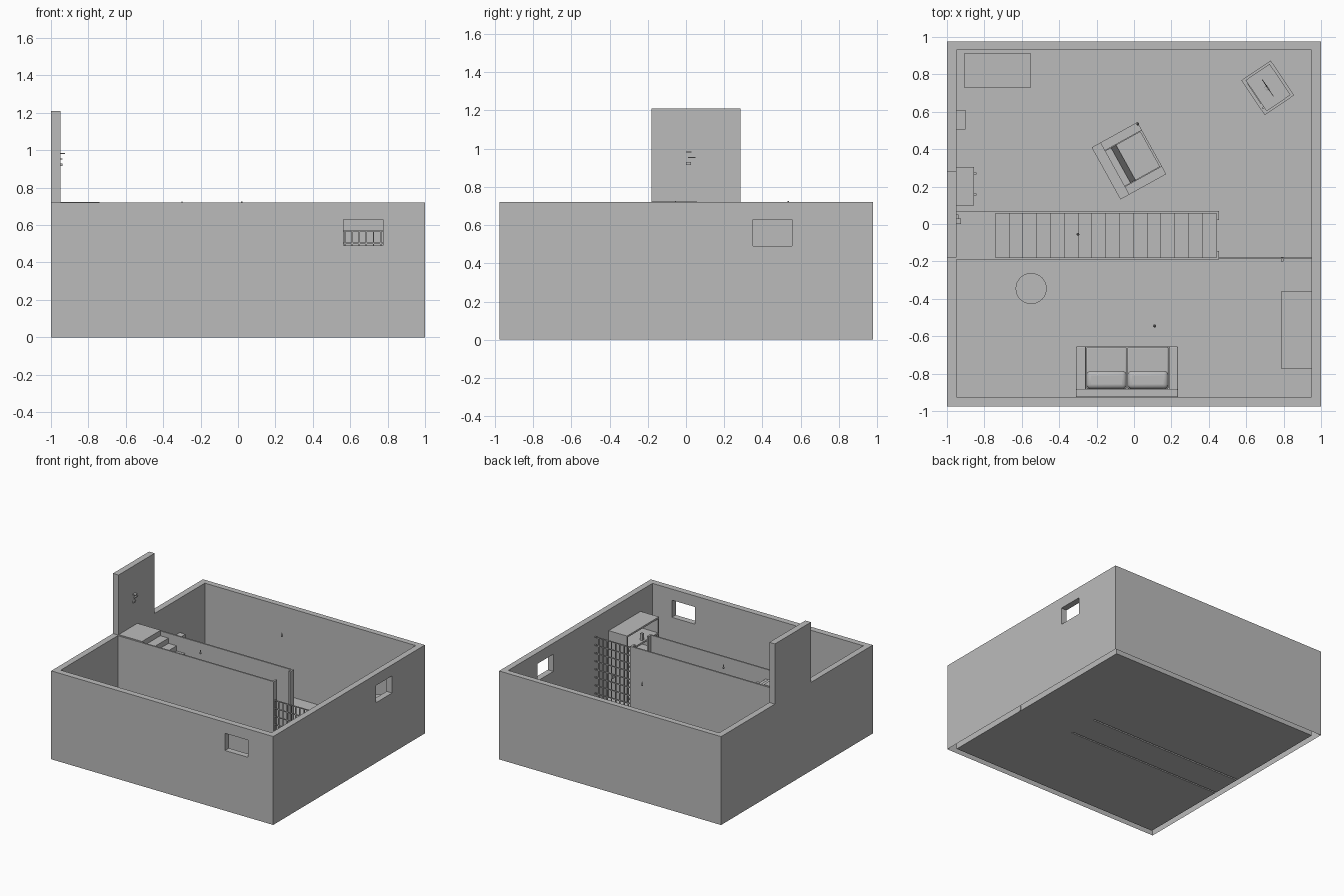
import bpy
import bmesh
from math import radians
from mathutils import Matrix, Vector

cube = bpy.data.objects.get("Cube")
if cube:
    bpy.data.objects.remove(cube, do_unlink=True)

GREY = (0.5, 0.5, 0.5, 1)
grey = bpy.data.materials.new("plain_grey")
grey.use_nodes = True
grey.diffuse_color = GREY
grey.node_tree.nodes["Principled BSDF"].inputs["Base Color"].default_value = GREY


def finish(name, bm, place=Matrix()):
    mesh = bpy.data.meshes.new(name)
    bm.to_mesh(mesh)
    bm.free()
    mesh.materials.append(grey)
    obj = bpy.data.objects.new(name, mesh)
    obj.matrix_world = place
    bpy.context.collection.objects.link(obj)
    return obj


def boxes(name, spans, place=Matrix(), bevel=0, hollow=False):
    """One object from boxes, each (x0, x1, y0, y1, z0, z1)."""
    bm = bmesh.new()
    for x0, x1, y0, y1, z0, z1 in spans:
        mid = Vector((x0 + x1, y0 + y1, z0 + z1)) / 2
        size = Matrix.Diagonal((x1 - x0, y1 - y0, z1 - z0, 1))
        bmesh.ops.create_cube(bm, size=1, matrix=Matrix.Translation(mid) @ size)
    if hollow:
        open_underside(bm)
    obj = finish(name, bm, place)
    if bevel:
        mod = obj.modifiers.new("rounding", 'BEVEL')
        mod.width, mod.segments = bevel, 4
        smooth(obj)
    return obj


def open_underside(bm):
    bm.normal_update()
    down = [f for f in bm.faces if f.normal.z < -0.9 and f.calc_center_median().z < 0.01]
    bmesh.ops.delete(bm, geom=down, context='FACES')


def smooth(obj):
    bpy.ops.object.select_all(action='DESELECT')
    obj.select_set(True)
    bpy.context.view_layer.objects.active = obj
    bpy.ops.object.shade_smooth_by_angle()


def extrude_y(name, profile, y0, y1, place=Matrix()):
    """Prism from an x-z profile."""
    bm = bmesh.new()
    face = bm.faces.new([bm.verts.new((x, y0, z)) for x, z in profile])
    out = bmesh.ops.extrude_face_region(bm, geom=[face])
    verts = [v for v in out["geom"] if isinstance(v, bmesh.types.BMVert)]
    bmesh.ops.translate(bm, vec=(0, y1 - y0, 0), verts=verts)
    bmesh.ops.recalc_face_normals(bm, faces=bm.faces)
    return finish(name, bm, place)


def lathe(name, profile, centre, sides=32):
    bm = bmesh.new()
    verts = [bm.verts.new((r, 0, z)) for r, z in profile]
    edges = [bm.edges.new(pair) for pair in zip(verts, verts[1:])]
    bmesh.ops.spin(bm, geom=verts + edges, axis=(0, 0, 1), cent=(0, 0, 0),
                   angle=radians(360), steps=sides)
    bmesh.ops.remove_doubles(bm, verts=bm.verts, dist=0.0001)
    bmesh.ops.recalc_face_normals(bm, faces=bm.faces)
    obj = finish(name, bm, Matrix.Translation(centre))
    smooth(obj)
    return obj


def turned(x, y, degrees):
    return Matrix.Translation((x, y, 0)) @ Matrix.Rotation(radians(degrees), 4, 'Z')


# Outer walls: block with the room and two windows cut out, open underneath
H, IN, Y0, Y1 = 0.72, 0.95, -0.925, 0.93
walls = boxes("outer_walls", [(-1, 1, -0.975, 0.977, 0, H)])
cuts = {"room_cutter": (-IN, IN, Y0, Y1, -1, 2),
        "front_window_cutter": (0.565, 0.775, -1.2, -0.8, 0.49, 0.63),
        "side_window_cutter": (0.8, 1.2, 0.35, 0.555, 0.49, 0.63)}
for name, span in cuts.items():
    cutter = boxes(name, [span])
    cutter.hide_render = True
    mod = walls.modifiers.new(name, 'BOOLEAN')
    mod.operation, mod.solver, mod.object = 'DIFFERENCE', 'EXACT', cutter
    bpy.context.view_layer.objects.active = walls
    bpy.ops.object.modifier_apply(modifier=name)
    bpy.data.objects.remove(cutter, do_unlink=True)
bm = bmesh.new()
bm.from_mesh(walls.data)
open_underside(bm)
bm.to_mesh(walls.data)
bm.free()

# Floor strips leave slots under the two stair walls
SX = 0.45
S0, S1, S2, S3 = -0.19, -0.178, 0.057, 0.07
boxes("floor", [(-IN, IN, Y0, S0, 0, 0.002), (-IN, IN, S1, S2, 0, 0.002),
                (-IN, IN, S3, Y1, 0, 0.002), (SX, IN, S0, S1, 0, 0.002),
                (SX, IN, S2, S3, 0, 0.002)])
boxes("stair_walls", [(-IN, SX, S0, S1, 0, H), (-IN, SX, S2, S3, 0, H)], hollow=True)
boxes("stair_jambs", [(SX - 0.01, SX + 0.005, S0, -0.145, 0.002, H),
                      (SX - 0.01, SX + 0.005, 0.022, S3, 0.002, H)])

# Stairs and landing
STEPS, X0, X1, TOP = 16, -0.74, 0.44, 0.724
run, rise = (X1 - X0) / STEPS, TOP / (STEPS + 1)
profile = [(-IN, TOP - 0.03), (-IN, TOP), (X0, TOP)]
for i in range(STEPS):
    z = TOP - (i + 1) * rise
    profile += [(X0 + i * run, z), (X0 + (i + 1) * run, z)]
profile += [(X1, 0.003), (X1 - run, 0.003), (X0, TOP - 0.08), (X0, TOP - 0.03)]
extrude_y("staircase", profile, S1, S2)

# Raised entrance: door, wall beside it, latch and switch
boxes("entrance_door", [(-1, -IN, -0.18, 0.05, H, 1.21)])
boxes("entrance_wall", [(-1, -IN, 0.05, 0.284, H, 1.21)])
boxes("door_latch", [(-IN, -0.925, 0, 0.03, 0.98, 0.985), (-IN, -0.937, 0.01, 0.05, 0.95, 0.957),
                     (-IN, -0.937, 0, 0.025, 0.915, 0.93)])

# Wire fence with gate lock
FY0, FY1, FTOP = -0.188, -0.18, 0.572
bars = [(SX + 0.005 + i * 0.038, SX + 0.012 + i * 0.038, FY0, FY1, 0.002, FTOP) for i in range(14)]
bars += [(SX, IN, FY0, FY1, z, z + 0.007) for z in [0.04 + 0.0656 * i for i in range(9)]]
boxes("wire_fence", bars)
boxes("gate_lock", [(0.785, 0.8, -0.2, -0.176, 0.27, 0.3)])

# Tall open shelf unit
U0, U1, V0, V1, UT = 0.785, IN, -0.773, -0.362, 0.55
unit = [(U0, U1, V0, V0 + 0.012, 0, UT), (U0, U1, V1 - 0.012, V1, 0, UT),
        (U1 - 0.01, U1, V0, V1, 0, UT)]
unit += [(U0, U1, V0, V1, z, z + 0.014) for z in (0.02, 0.15, 0.28, 0.41, UT - 0.014)]
boxes("shelf_unit", unit)
boxes("shelf_jar", [(0.8, 0.82, -0.6, -0.58, 0.424, 0.48)])

# Two-seat sofa
boxes("sofa_frame", [(-0.31, 0.235, -0.925, -0.655, 0.01, 0.07),
                     (-0.31, 0.235, -0.925, -0.882, 0.01, 0.23),
                     (-0.31, -0.257, -0.925, -0.655, 0.01, 0.155),
                     (0.187, 0.235, -0.925, -0.655, 0.01, 0.155)], bevel=0.006)
for side, x0, x1 in (("right", -0.255, -0.039), ("left", -0.035, 0.184)):
    boxes("sofa_seat_" + side, [(x0, x1, -0.882, -0.657, 0.07, 0.115)], bevel=0.008)
    boxes("sofa_back_cushion_" + side, [(x0, x1, -0.882, -0.785, 0.115, 0.215)], bevel=0.025)

# Round table with raised rim
lathe("round_table", [(0, 0.002), (0.05, 0.002), (0.05, 0.012), (0.012, 0.016), (0.012, 0.12),
                      (0.083, 0.125), (0.083, 0.143), (0.075, 0.143), (0.075, 0.138), (0, 0.138)],
      (-0.55, -0.345, 0))

# Armchair: local +x is its front
chair = turned(-0.027, 0.338, 29)
boxes("armchair_frame", [(-0.14, 0.14, -0.159, 0.159, 0.02, 0.08),
                         (-0.14, 0.14, -0.159, -0.11, 0.02, 0.16),
                         (-0.14, 0.14, 0.11, 0.159, 0.02, 0.16),
                         (-0.14, -0.085, -0.159, 0.159, 0.02, 0.25)], chair)
extrude_y("armchair_back_cushion", [(-0.085, 0.08), (-0.02, 0.08), (-0.05, 0.235), (-0.085, 0.235)],
          -0.108, 0.108, chair)
boxes("armchair_seat", [(-0.02, 0.13, -0.108, 0.108, 0.08, 0.115)], chair)

# Corner television on a stand: local -y is the screen side
tv = turned(0.715, 0.728, -56)
boxes("television_stand", [(-0.112, 0.112, -0.095, 0.095, 0.002, 0.14)], tv)
boxes("television", [(-0.1, 0.1, -0.075, 0.08, 0.14, 0.29)], tv)
boxes("television_screen", [(-0.08, 0.05, -0.079, -0.075, 0.16, 0.27)], tv)
boxes("television_knobs", [(0.07, 0.08, -0.085, -0.075, z, z + 0.01) for z in (0.2, 0.24)], tv)
lathe("aerial_base", [(0.014, 0.288), (0.014, 0.298), (0, 0.302)], (0.71, 0.728, 0), 16)
for side in (-1, 1):
    lean = tv @ Matrix.Translation((0, 0, 0.295)) @ Matrix.Rotation(side * radians(32), 4, 'Y')
    boxes("aerial_rod", [(-0.002, 0.002, -0.002, 0.002, 0, 0.1)], lean)

# Work table in the back corner
T0, T1, W0, W1, TT = -0.905, -0.553, 0.728, 0.914, 0.2
legs = [(x, x + 0.02, y, y + 0.02, 0.002, TT - 0.02)
        for x in (T0 + 0.01, T1 - 0.03) for y in (W0 + 0.01, W1 - 0.03)]
boxes("work_table", [(T0, T1, W0, W1, TT - 0.02, TT)] + legs)

# Cupboard with two door knobs, and a wall-hung fuse box
boxes("cupboard", [(-IN, -0.856, 0.1, 0.305, 0.002, 0.25)])
boxes("cupboard_knobs", [(-0.856, -0.842, y, y + 0.01, 0.15, 0.16) for y in (0.153, 0.265)])
boxes("cupboard_handle", [(-0.9, -0.893, 0.18, 0.24, 0.25, 0.258)])
boxes("fuse_box", [(-IN, -0.9, 0.505, 0.61, 0.3, 0.44)])

# Hanging bulbs and a small bottle on the floor
for x, y in ((-0.3, -0.055), (0.02, 0.535)):
    lathe("ceiling_bulb", [(0, 0.69), (0.006, 0.694), (0.008, 0.7), (0.004, 0.71), (0.003, 0.725),
                           (0, 0.725)], (x, y, 0), 12)
lathe("floor_bottle", [(0, 0.002), (0.008, 0.002), (0.008, 0.04), (0.003, 0.05), (0.003, 0.065),
                       (0, 0.065)], (0.11, -0.545, 0), 12)
